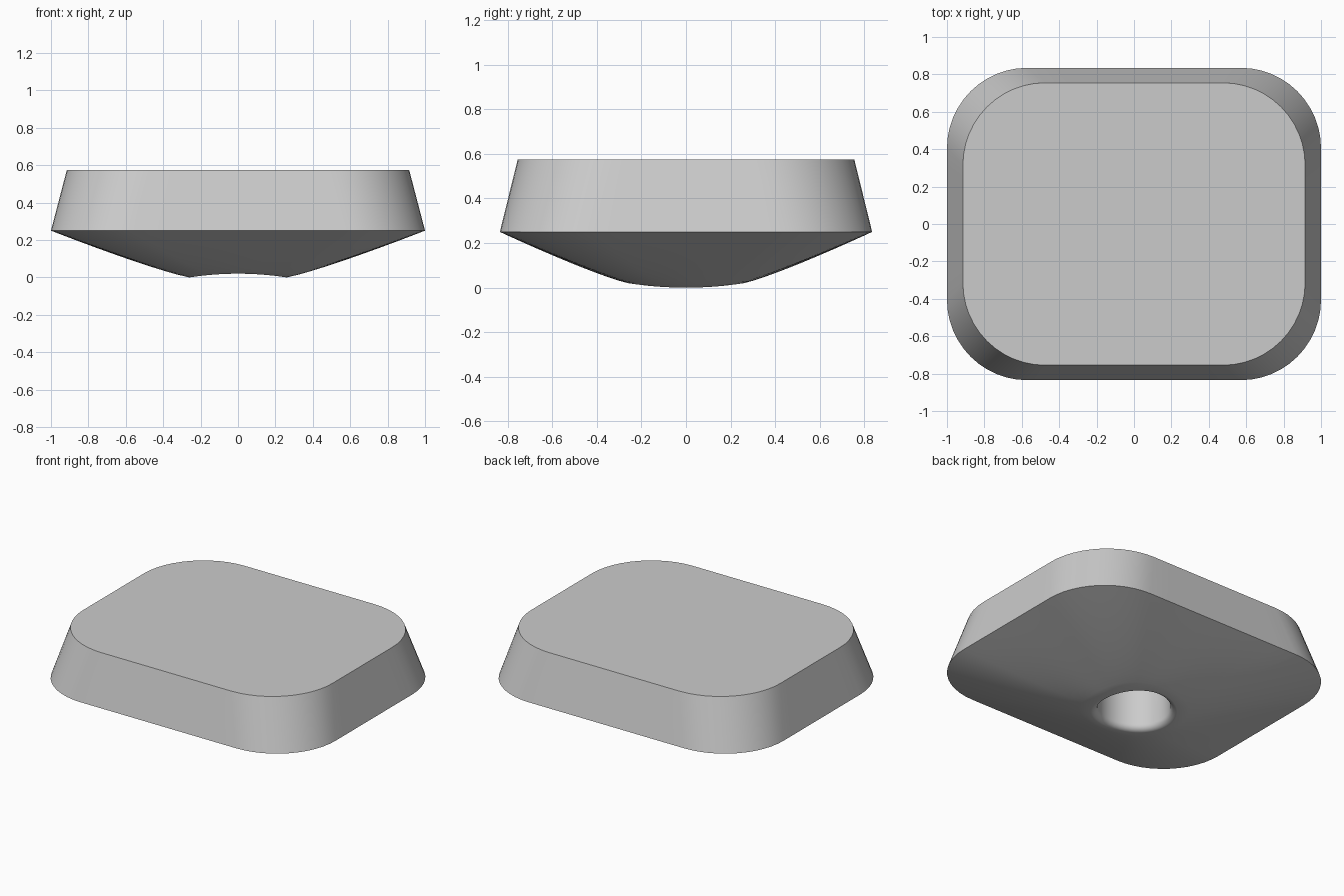
import bpy, bmesh
from math import sin, cos, pi, atan2

cube = bpy.data.objects.get("Cube")
if cube:
    bpy.data.objects.remove(cube, do_unlink=True)

grey = bpy.data.materials.new("plain grey")
grey.use_nodes = True
colour = (0.6, 0.6, 0.6, 1)
grey.diffuse_color = colour
grey.node_tree.nodes["Principled BSDF"].inputs["Base Color"].default_value = colour

CORNER_STEPS, EDGE_STEPS = 12, 8
RIM_Z, TOP_Z, HOLE_R, LIP_R, HOLE_TOP = 0.25, 0.575, 0.26, 0.04, 0.4


def outline(hx, hy, radius):
    """Rounded rectangle, with its straight sides subdivided."""
    arcs = []
    for q, (sx, sy) in enumerate([(1, 1), (-1, 1), (-1, -1), (1, -1)]):
        angles = [(q + i / CORNER_STEPS) * pi / 2 for i in range(CORNER_STEPS + 1)]
        arcs.append([(sx * (hx - radius) + radius * cos(a),
                      sy * (hy - radius) + radius * sin(a)) for a in angles])
    points = []
    for q, arc in enumerate(arcs):
        points += arc
        (x0, y0), (x1, y1) = arc[-1], arcs[(q + 1) % 4][0]
        for i in range(1, EDGE_STEPS):
            t = i / EDGE_STEPS
            points.append((x0 + (x1 - x0) * t, y0 + (y1 - y0) * t))
    return points


bm = bmesh.new()
rings = []


def add_ring(points):
    """Add a closed ring and bridge it to the previous one."""
    ring = [bm.verts.new(p) for p in points]
    if rings:
        last, n = rings[-1], len(ring)
        for i in range(n):
            j = (i + 1) % n
            bm.faces.new((last[i], last[j], ring[j], ring[i]))
    rings.append(ring)


# Flat top and tapered side wall
add_ring([(x, y, TOP_Z) for x, y in outline(0.915, 0.755, 0.44)])
bm.faces.new(rings[0])
rim = outline(1.0, 0.835, 0.43)
add_ring([(x, y, RIM_Z) for x, y in rim])

# Shallow bowed underside, from the rim in to the round hole
angles = [atan2(y, x) for x, y in rim]
dip = [0.02 * sin(a) ** 2 for a in angles]
STEPS = 12
for k in range(STEPS - 1, -1, -1):
    t = k / STEPS
    add_ring([(HOLE_R * cos(a) * (1 - t) + x * t,
               HOLE_R * sin(a) * (1 - t) + y * t,
               z + (RIM_Z - z) * t ** 1.15)
              for (x, y), a, z in zip(rim, angles, dip)])

# Rounded lip and blind hole
for k in range(1, 7):
    s = k / 6 * pi / 2
    r = HOLE_R - LIP_R * sin(s)
    add_ring([(r * cos(a), r * sin(a), z + LIP_R * (1 - cos(s)))
              for a, z in zip(angles, dip)])
r = HOLE_R - LIP_R
add_ring([(r * cos(a), r * sin(a), HOLE_TOP) for a in angles])
bm.faces.new(rings[-1])

bmesh.ops.recalc_face_normals(bm, faces=bm.faces)
mesh = bpy.data.meshes.new("body")
bm.to_mesh(mesh)
bm.free()
body = bpy.data.objects.new("body", mesh)
bpy.context.collection.objects.link(body)
mesh.materials.append(grey)

bpy.ops.object.select_all(action='DESELECT')
body.select_set(True)
bpy.context.view_layer.objects.active = body
bpy.ops.object.shade_smooth_by_angle(angle=pi / 6)
